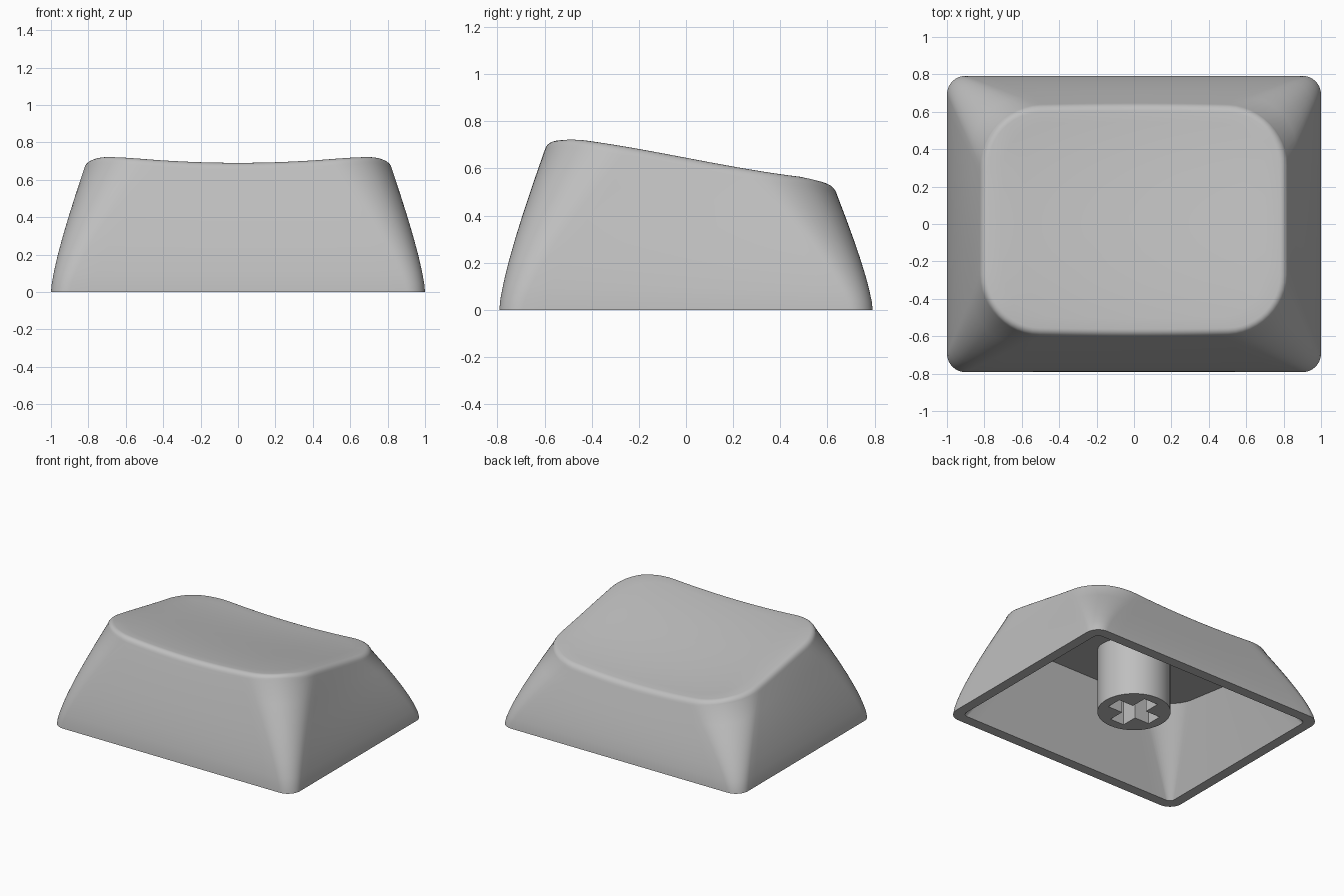
import bpy, bmesh
from math import sin, cos, pi, radians

cube = bpy.data.objects.get("Cube")
if cube:
    bpy.data.objects.remove(cube)

# One plain grey plastic
plastic = bpy.data.materials.new("grey_plastic")
plastic.use_nodes = True
grey = (0.52, 0.52, 0.52, 1)
plastic.diffuse_color = grey
plastic.node_tree.nodes["Principled BSDF"].inputs["Base Color"].default_value = grey

ARC, SIDE = 12, 16          # segments per corner and per straight side


def make_object(name, bm):
    bmesh.ops.recalc_face_normals(bm, faces=bm.faces)
    mesh = bpy.data.meshes.new(name)
    bm.to_mesh(mesh)
    bm.free()
    mesh.materials.append(plastic)
    obj = bpy.data.objects.new(name, mesh)
    bpy.context.collection.objects.link(obj)
    return obj


def activate(obj):
    bpy.ops.object.select_all(action='DESELECT')
    obj.select_set(True)
    bpy.context.view_layer.objects.active = obj


def rounded_rect(half_x, front, back, r):
    """Outline points, counter-clockwise, with evenly split straight sides."""
    points = []
    corners = [(half_x - r, back - r), (r - half_x, back - r),
               (r - half_x, front + r), (half_x - r, front + r)]
    for k, (cx, cy) in enumerate(corners):
        for i in range(ARC + 1):
            a = (k + i / ARC) * pi / 2
            points.append((cx + r * cos(a), cy + r * sin(a)))
        nx, ny = corners[(k + 1) % 4]
        a = (k + 1) * pi / 2
        x0, y0 = points[-1]
        x1, y1 = nx + r * cos(a), ny + r * sin(a)
        for i in range(1, SIDE):
            t = i / SIDE
            points.append((x0 + (x1 - x0) * t, y0 + (y1 - y0) * t))
    return points


def top_height(x, y):
    """Sloping top surface with a shallow dish across its width."""
    u = min(1, abs(x) / 0.72)
    return 0.645 - 0.19 * y + 0.1 * y ** 3 - 0.043 * (1 - u * u)


def top_outline(inset):
    outline = rounded_rect(0.825 - inset, inset - 0.595, 0.635 - inset, 0.32 - inset)
    return [(x, y * (1.02 - 0.04 * x * x)) for x, y in outline]


def blend(low, high, f, t):
    return [(a[0] + (b[0] - a[0]) * f, a[1] + (b[1] - a[1]) * f,
             a[2] + (b[2] - a[2]) * t) for a, b in zip(low, high)]


# Cap shell: inner ceiling, inner wall, bottom rim, outer wall, rounded edge, dish
ceiling = [(x, y, 0.51 - 0.13 * y) for x, y in rounded_rect(0.75, -0.53, 0.57, 0.25)]
inner_base = [(x, y, 0) for x, y in rounded_rect(0.925, -0.715, 0.715, 0.04)]
outer_base = [(x, y, 0) for x, y in rounded_rect(1.0, -0.792, 0.792, 0.1)]

edge = []
for step in range(6):
    a = radians(15 + 15 * step)
    outline = top_outline(0.045 * (1 - cos(a)))
    edge.append([(x, y, top_height(x, y) - 0.05 * (1 - sin(a))) for x, y in outline])

# The outer wall is nearly upright at the foot, then leans in steadily
lean = [(0.07, 0.025), (0.15, 0.08), (0.22, 0.135), (0.3, 0.205), (0.45, 0.355),
        (0.6, 0.52), (0.8, 0.755)]
rings = [ceiling, inner_base, outer_base]
rings += [blend(outer_base, edge[0], f, t) for t, f in lean]
rings += edge
for s in (0.9, 0.75, 0.6, 0.45, 0.3, 0.15, 0.05):
    flat = [(x * s, 0.02 + (y - 0.02) * s) for x, y, z in edge[-1]]
    rings.append([(x, y, top_height(x, y)) for x, y in flat])

bm = bmesh.new()
loops = [[bm.verts.new(p) for p in ring] for ring in rings]
count = len(loops[0])
for low, high in zip(loops, loops[1:]):
    for i in range(count):
        j = (i + 1) % count
        bm.faces.new((low[i], low[j], high[j], high[i]))
bm.faces.new(loops[0])
bm.faces.new(loops[-1])
shell = make_object("cap_shell", bm)

# Round stem under the ceiling
STEM_BOTTOM, STEM_TOP = 0.05, 0.55
bm = bmesh.new()
bmesh.ops.create_cone(bm, cap_ends=True, segments=48, radius1=0.25, radius2=0.25,
                      depth=STEM_TOP - STEM_BOTTOM)
bmesh.ops.translate(bm, verts=bm.verts, vec=(0, 0, (STEM_TOP + STEM_BOTTOM) / 2))
stem = make_object("stem", bm)

# Cross-shaped socket cut into the stem
ARM, HALF = 0.18, 0.058
bm = bmesh.new()
cross = []
for k in range(4):
    c, s = round(cos(k * pi / 2)), round(sin(k * pi / 2))
    for x, y in ((ARM, -HALF), (ARM, HALF), (HALF, HALF)):
        cross.append(bm.verts.new((x * c - y * s, x * s + y * c, 0)))
face = bm.faces.new(cross)
extruded = bmesh.ops.extrude_face_region(bm, geom=[face])
top = [v for v in extruded["geom"] if isinstance(v, bmesh.types.BMVert)]
bmesh.ops.translate(bm, verts=top, vec=(0, 0, 0.4))
cutter = make_object("socket_cutter", bm)
cutter.hide_render = True

cut = stem.modifiers.new("socket", 'BOOLEAN')
cut.operation = 'DIFFERENCE'
cut.solver = 'EXACT'
cut.object = cutter
activate(stem)
bpy.ops.object.modifier_apply(modifier=cut.name)
bpy.data.objects.remove(cutter)

for obj in (shell, stem):
    activate(obj)
    bpy.ops.object.shade_smooth_by_angle(angle=radians(30))
